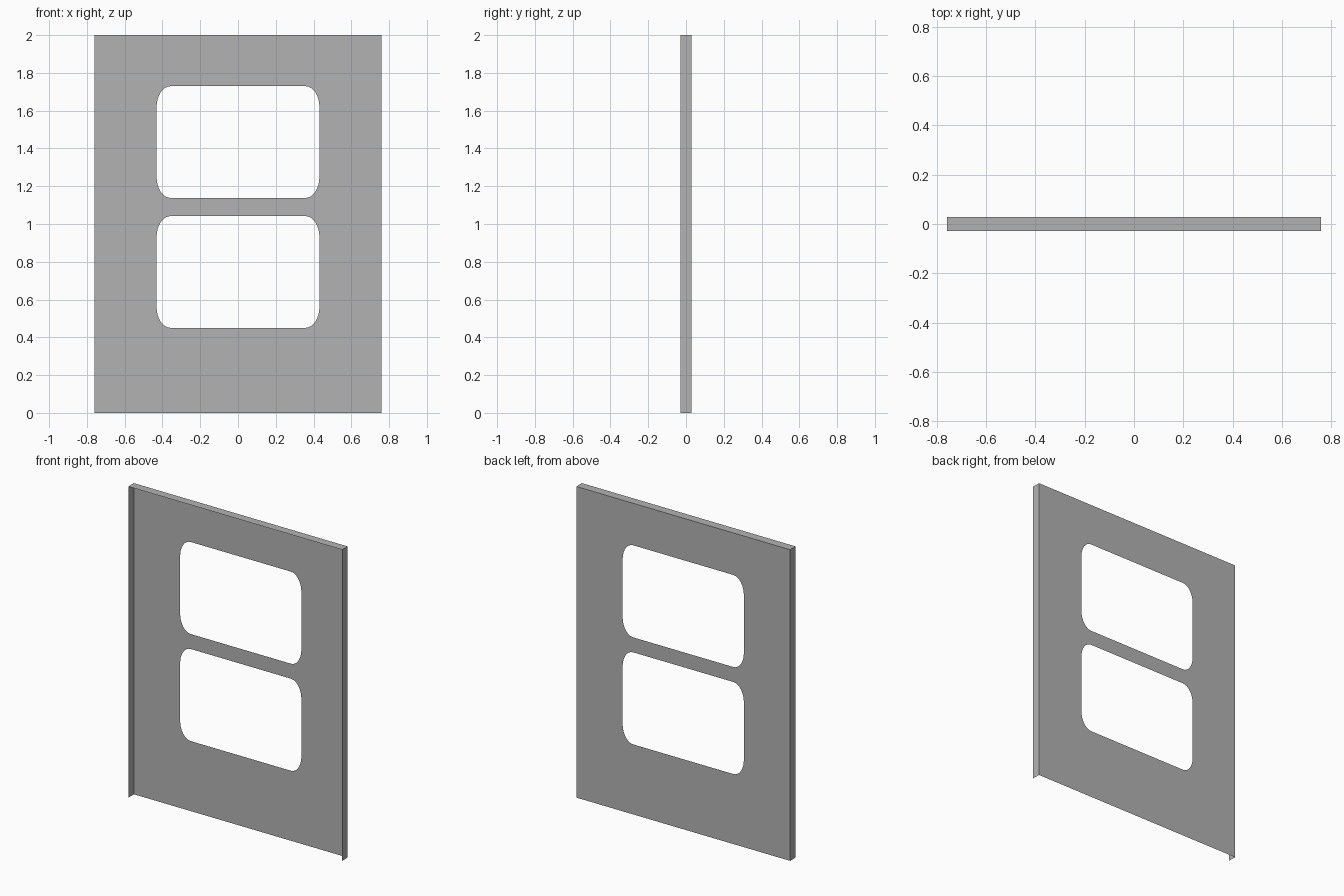
import bpy
import bmesh
from math import cos, sin, pi
from mathutils import Vector

cube = bpy.data.objects.get("Cube")
if cube:
    bpy.data.objects.remove(cube, do_unlink=True)

HALF_W, HEIGHT, HALF_D = 0.76, 2.0, 0.028
WIN_HALF_W, WIN_HALF_H = 0.431, 0.296
WINDOW_CENTRES = (0.746, 1.434)
CORNER_X, CORNER_Z, STEPS = 0.075, 0.11, 8

grey = bpy.data.materials.new("metal grey")
grey.use_nodes = True
colour = (0.45, 0.45, 0.45, 1)
grey.diffuse_color = colour
grey.node_tree.nodes["Principled BSDF"].inputs["Base Color"].default_value = colour


def window_outline(centre_z):
    """Rounded rectangle with elliptical corners, anticlockwise."""
    points = []
    for quarter, (sx, sz) in enumerate(((1, 1), (-1, 1), (-1, -1), (1, -1))):
        for i in range(STEPS + 1):
            a = (quarter + i / STEPS) * pi / 2
            points.append((sx * (WIN_HALF_W - CORNER_X) + CORNER_X * cos(a),
                           centre_z + sz * (WIN_HALF_H - CORNER_Z) + CORNER_Z * sin(a)))
    return points


def add_loop(bm, points):
    verts = [bm.verts.new((x, HALF_D, z)) for x, z in points]
    return [bm.edges.new((v, verts[(i + 1) % len(verts)])) for i, v in enumerate(verts)]


bm = bmesh.new()

# Back sheet with two window openings
rim = add_loop(bm, [(-HALF_W, 0), (HALF_W, 0), (HALF_W, HEIGHT), (-HALF_W, HEIGHT)])
edges = list(rim)
for z in WINDOW_CENTRES:
    edges += add_loop(bm, window_outline(z))
bmesh.ops.triangle_fill(bm, edges=edges, use_beauty=True, normal=(0, 1, 0))

# Side and top flanges folded forward, bottom left open
folded = bmesh.ops.extrude_edge_only(bm, edges=rim[1:])["geom"]
bmesh.ops.translate(bm, vec=Vector((0, -2 * HALF_D, 0)),
                    verts=[g for g in folded if isinstance(g, bmesh.types.BMVert)])
bmesh.ops.recalc_face_normals(bm, faces=bm.faces)

mesh = bpy.data.meshes.new("door_panel")
bm.to_mesh(mesh)
bm.free()
mesh.materials.append(grey)
panel = bpy.data.objects.new("door_panel", mesh)
bpy.context.collection.objects.link(panel)
